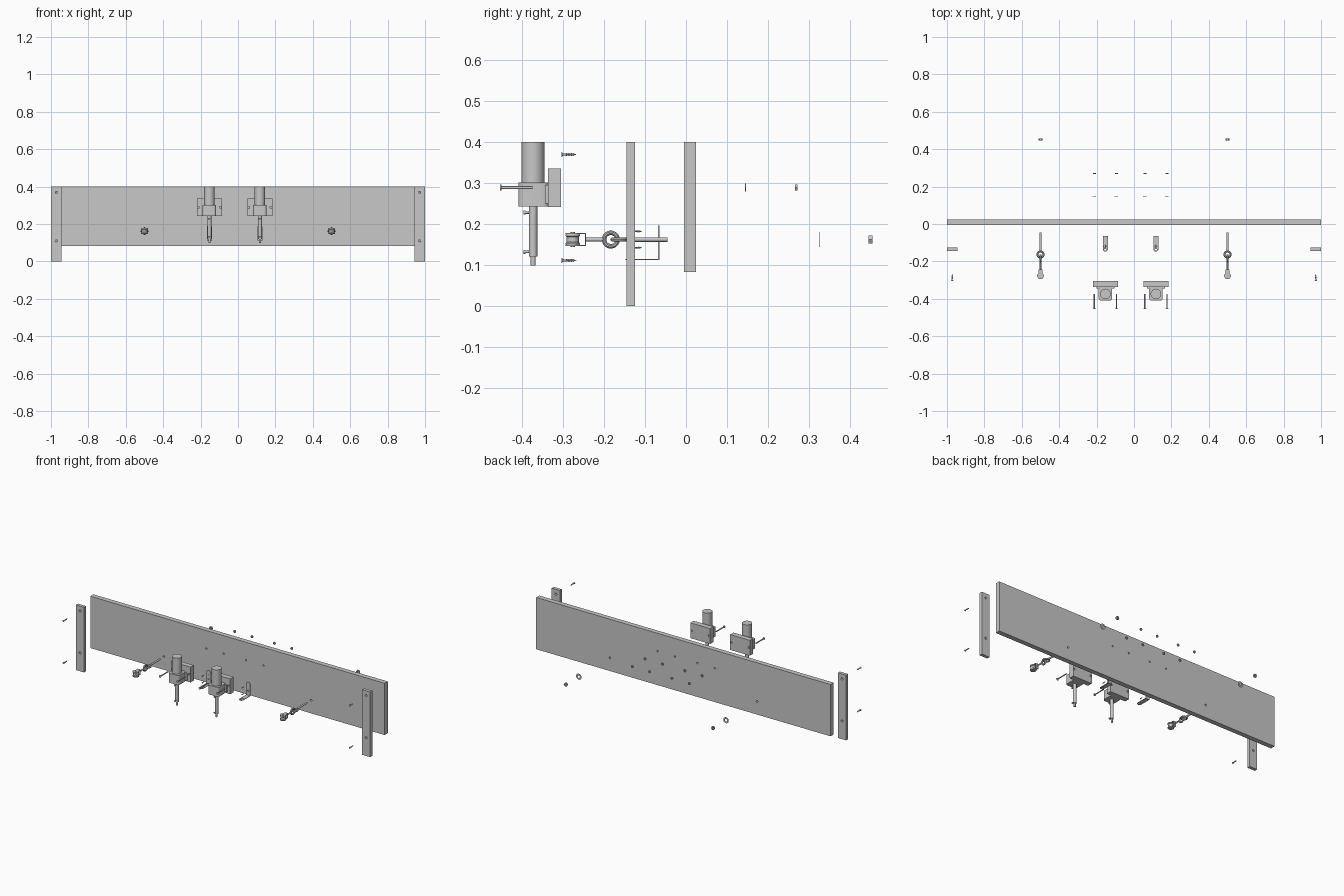
import bpy, bmesh, math
from mathutils import Matrix

cube = bpy.data.objects.get("Cube")
if cube:
    bpy.data.objects.remove(cube, do_unlink=True)

grey = bpy.data.materials.new("light grey")
grey.use_nodes = True
tone = (0.58, 0.58, 0.58, 1)
grey.diffuse_color = tone
grey.node_tree.nodes["Principled BSDF"].inputs["Base Color"].default_value = tone

TURN = {"z": Matrix(), "y": Matrix.Rotation(-math.pi / 2, 4, "X"),
        "x": Matrix.Rotation(math.pi / 2, 4, "Y")}


def finish(name, bm, smooth=False):
    bmesh.ops.recalc_face_normals(bm, faces=bm.faces)
    mesh = bpy.data.meshes.new(name)
    bm.to_mesh(mesh)
    bm.free()
    mesh.materials.append(grey)
    ob = bpy.data.objects.new(name, mesh)
    bpy.context.collection.objects.link(ob)
    bpy.ops.object.select_all(action="DESELECT")
    ob.select_set(True)
    bpy.context.view_layer.objects.active = ob
    if smooth:
        bpy.ops.object.shade_smooth_by_angle(angle=math.radians(35))
    return ob


def box(name, x, y, z, corner=0):
    """Box between limits; corner rounds its upright edges."""
    bm = bmesh.new()
    bmesh.ops.create_cube(bm, size=1)
    for v in bm.verts:
        v.co = [lo + (c + 0.5) * (hi - lo) for c, (lo, hi) in zip(v.co, (x, y, z))]
    if corner:
        upright = [e for e in bm.edges
                   if (e.verts[0].co - e.verts[1].co).xy.length < 1e-6]
        bmesh.ops.bevel(bm, geom=upright, offset=corner, segments=5,
                        profile=0.5, affect="EDGES")
    return finish(name, bm, corner > 0)


def lathe(name, profile, axis, origin, sides=24, closed=False):
    """Revolve (radius, distance) pairs about an axis; closed makes a ring."""
    bm = bmesh.new()
    rings = []
    for r, t in profile:
        rings.append([bm.verts.new((r * math.cos(2 * math.pi * i / sides),
                                    r * math.sin(2 * math.pi * i / sides), t))
                      for i in range(sides)])
    pairs = list(zip(rings, rings[1:]))
    if closed:
        pairs.append((rings[-1], rings[0]))
    else:
        bm.faces.new(rings[0])
        bm.faces.new(rings[-1])
    for a, b in pairs:
        for i in range(sides):
            j = (i + 1) % sides
            bm.faces.new((a[i], a[j], b[j], b[i]))
    bm.transform(Matrix.Translation(origin) @ TURN[axis])
    return finish(name, bm, sides > 6)


def rod(name, r, axis, origin, length, sides=24):
    return lathe(name, [(r, 0), (r, length)], axis, origin, sides)


def washer(name, inner, outer, thick, axis, origin, sides=24):
    return lathe(name, [(inner, 0), (outer, 0), (outer, thick), (inner, thick)],
                 axis, origin, sides, True)


def eye(name, axis, origin, radius=0.0165, tube=0.0055):
    ring = [(radius + tube * math.cos(a * math.pi / 5), tube * math.sin(a * math.pi / 5))
            for a in range(10)]
    return lathe(name, ring, axis, origin, 28, True)


def screw(name, origin, length, r):
    # countersunk head, then a saw-tooth thread ending in a point
    prof = [(r * 2, 0), (r * 2, r * 0.4), (r, r * 1.6), (r * 0.8, length * 0.3)]
    for i in range(5):
        t = length * (0.34 + 0.11 * i)
        prof += [(r * 1.25, t), (r * 0.7, t + length * 0.055)]
    prof.append((r * 0.1, length))
    return lathe(name, prof, "y", origin, 12)


def drill(ob, holes, axis="y"):
    for r, origin, length in holes:
        cutter = rod("hole_cutter", r, axis, origin, length, 16)
        cutter.hide_render = True
        mod = ob.modifiers.new("hole", "BOOLEAN")
        mod.operation, mod.solver, mod.object = "DIFFERENCE", "EXACT", cutter
        bpy.context.view_layer.objects.active = ob
        bpy.ops.object.modifier_apply(modifier=mod.name)
        bpy.data.objects.remove(cutter, do_unlink=True)


MOTORS = (-0.153, 0.117)
BOLT_Z, EYE_Z, BOLT_DX = 0.289, 0.162, 0.059
bolt_xs = [m + s * BOLT_DX for m in MOTORS for s in (-1, 1)]

# Long back board with through holes
board = box("back_board", (-1, 1), (-0.005, 0.025), (0.082, 0.4))
drill(board, [(0.005, (x, -0.05, BOLT_Z), 0.1) for x in bolt_xs]
      + [(0.006, (x, -0.05, EYE_Z), 0.1) for x in (-0.5, 0.5)])

for side, s in (("left", 1), ("right", -1)):
    # End posts and their screws
    post = box(side + "_post", sorted((s * 0.945, s)), (-0.145, -0.125), (0, 0.4))
    drill(post, [(0.007, (s * 0.972, -0.2, z), 0.1) for z in (0.111, 0.37)])
    for z in (0.111, 0.37):
        screw(side + "_post_screw", (s * 0.972, -0.305, z), 0.037, 0.003)

    # Linked eye bolts
    x = s * 0.5
    eye(side + "_front_eye", "x", (x, -0.184, EYE_Z))
    rod(side + "_front_eye_stem", 0.0045, "y", (x, -0.247, EYE_Z), 0.044)
    eye(side + "_rear_eye", "z", (x, -0.163, EYE_Z))
    rod(side + "_rear_eye_stem", 0.0055, "y", (x, -0.143, EYE_Z), 0.098)

    # Pulley wheel in its fork
    lathe(side + "_pulley", [(0.017, -0.013), (0.018, -0.009), (0.015, -0.006),
                             (0.015, 0.006), (0.018, 0.009), (0.017, 0.013)],
          "z", (x, -0.277, EYE_Z))
    rod(side + "_pulley_pin", 0.005, "z", (x, -0.277, EYE_Z - 0.018), 0.036, 12)
    for z in (EYE_Z - 0.0155, EYE_Z + 0.0135):
        box(side + "_fork_arm", (x - 0.01, x + 0.01), (-0.285, -0.245), (z, z + 0.002))
        rod(side + "_fork_cheek", 0.018, "z", (x, -0.277, z), 0.002)
    box(side + "_fork_bridge", (x - 0.01, x + 0.01), (-0.247, -0.244),
        (EYE_Z - 0.0155, EYE_Z + 0.0155))

    # Washer and nut behind the board
    washer(side + "_eye_washer", 0.008, 0.018, 0.002, "y", (x, 0.325, EYE_Z))
    washer(side + "_eye_nut", 0.0055, 0.0115, 0.009, "y", (x, 0.447, EYE_Z), 6)

for side, x in zip(("right", "left"), MOTORS):
    # Upright motor in a rounded square housing with mounting block
    rod(side + "_motor_body", 0.028, "z", (x, -0.374, 0.25), 0.15, 32)
    box(side + "_motor_housing", (x - 0.036, x + 0.036), (-0.41, -0.336),
        (0.243, 0.301), 0.014)
    box(side + "_motor_neck", (x - 0.048, x + 0.048), (-0.345, -0.336), (0.25, 0.295))
    block = box(side + "_mount_block", (x - 0.067, x + 0.067), (-0.338, -0.306),
                (0.242, 0.336))
    drill(block, [(0.006, (x + d, -0.4, BOLT_Z), 0.2) for d in (-BOLT_DX, BOLT_DX)])

    # Drive shaft, tip and set screws
    rod(side + "_shaft", 0.0105, "z", (x, -0.374, 0.12), 0.125)
    rod(side + "_shaft_tip", 0.006, "z", (x, -0.374, 0.099), 0.022, 16)
    for z in (0.132, 0.228):
        rod(side + "_set_screw_head", 0.005, "y", (x, -0.397, z), 0.004, 12)
        rod(side + "_set_screw", 0.003, "y", (x, -0.394, z), 0.012, 12)

    # L bracket with a rounded, drilled foot
    w = 0.0135
    foot = box(side + "_bracket_foot", (x - w, x + w), (-0.134, -0.065), (0.112, 0.115))
    drill(foot, [(0.007, (x, -0.122, 0.1), 0.03)], "z")
    washer(side + "_bracket_toe", 0.007, w, 0.003, "z", (x, -0.134, 0.112))
    back = box(side + "_bracket_back", (x - w, x + w), (-0.068, -0.065), (0.112, 0.184))
    rod(side + "_bracket_top", w, "y", (x, -0.068, 0.183), 0.003)
    drill(back, [(0.004, (x, -0.1, z), 0.06) for z in (0.142, 0.172)])
    for z in (0.142, 0.182):
        screw(side + "_bracket_screw", (x, -0.128, z), 0.02, 0.002)

# Mounting bolts with washers and nuts
for x in bolt_xs:
    rod("mount_bolt", 0.0035, "y", (x, -0.453, BOLT_Z), 0.078, 12)
    rod("mount_bolt_head", 0.0075, "y", (x, -0.455, BOLT_Z), 0.004, 16)
    washer("mount_washer", 0.004, 0.0095, 0.003, "y", (x, 0.144, BOLT_Z))
    washer("mount_nut", 0.0035, 0.0085, 0.006, "y", (x, 0.267, BOLT_Z), 6)
